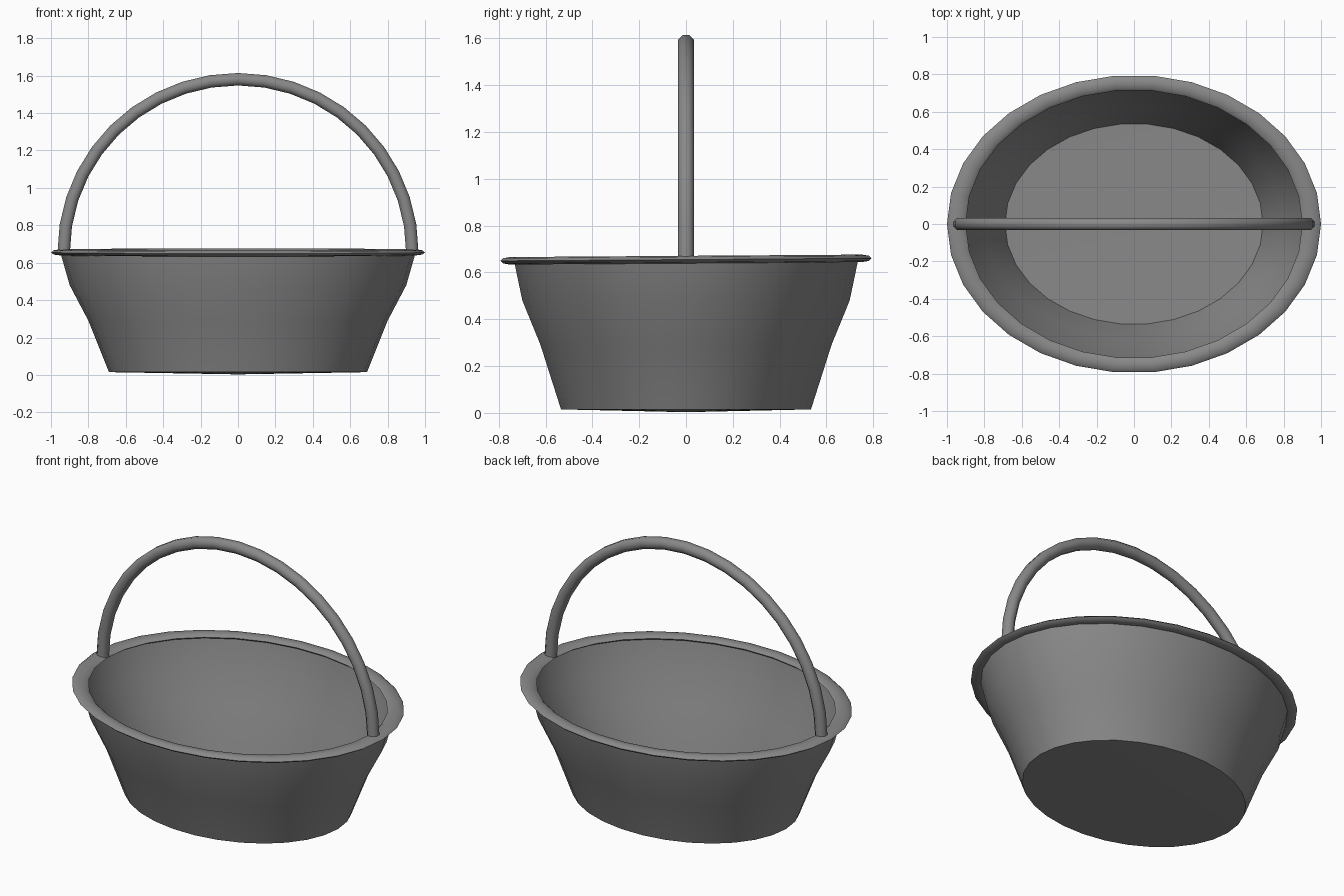
import bpy, bmesh
from math import sin, cos, pi, radians

cube = bpy.data.objects.get("Cube")
if cube:
    bpy.data.objects.remove(cube, do_unlink=True)

grey = bpy.data.materials.new("plain grey")
grey.use_nodes = True
grey.diffuse_color = (0.25, 0.25, 0.25, 1)
grey.node_tree.nodes["Principled BSDF"].inputs["Base Color"].default_value = (0.25, 0.25, 0.25, 1)

SIDES = 30


def finish(bm, name, sharp=40):
    bmesh.ops.recalc_face_normals(bm, faces=bm.faces)
    mesh = bpy.data.meshes.new(name)
    bm.to_mesh(mesh)
    bm.free()
    mesh.materials.append(grey)
    obj = bpy.data.objects.new(name, mesh)
    bpy.context.collection.objects.link(obj)
    bpy.ops.object.select_all(action='DESELECT')
    obj.select_set(True)
    bpy.context.view_layer.objects.active = obj
    bpy.ops.object.shade_smooth_by_angle(angle=radians(sharp))
    return obj


def bridge(bm, a, b):
    for i in range(len(a)):
        j = (i + 1) % len(a)
        bm.faces.new((a[i], a[j], b[j], b[i]))


def oval(bm, rx, ry, z):
    angles = [2 * pi * i / SIDES for i in range(SIDES)]
    return [bm.verts.new((rx * cos(t), ry * sin(t), z)) for t in angles]


# Basket body: flared oval wall with a shallow bottom
bm = bmesh.new()
profile = [(0.69, 0.537, 0.015), (0.80, 0.625, 0.29),
           (0.90, 0.703, 0.48), (0.95, 0.74, 0.655)]
rings = [oval(bm, *p) for p in profile]
for low, high in zip(rings, rings[1:]):
    bridge(bm, low, high)
centre = bm.verts.new((0, 0, 0.003))
for i in range(SIDES):
    bm.faces.new((centre, rings[0][i], rings[0][(i + 1) % SIDES]))
finish(bm, "basket_body")

# Rim: flattened ring around the mouth
bm = bmesh.new()
rings = []
for k in range(8):
    t = 2 * pi * k / 8
    rings.append(oval(bm, 0.95 + 0.05 * cos(t), 0.757 + 0.04 * cos(t), 0.016 * sin(t)))
for k in range(8):
    bridge(bm, rings[k], rings[(k + 1) % 8])
rim = finish(bm, "rim", 80)
rim.location.z = 0.655
rim.rotation_euler.x = radians(0.4)

# Handle: round tube arching from side to side
bm = bmesh.new()
STEPS, RADIUS = 20, 0.036
rings = []
for s in range(STEPS + 1):
    a = pi * s / STEPS
    ring = []
    for k in range(8):
        t = 2 * pi * (k + 0.5) / 8
        out = RADIUS * cos(t)
        ring.append(bm.verts.new(((0.932 + out) * cos(a), RADIUS * sin(t),
                                  0.655 + (0.926 + out) * sin(a))))
    rings.append(ring)
for a, b in zip(rings, rings[1:]):
    bridge(bm, a, b)
bm.faces.new(rings[0])
bm.faces.new(rings[-1])
finish(bm, "handle", 60)
